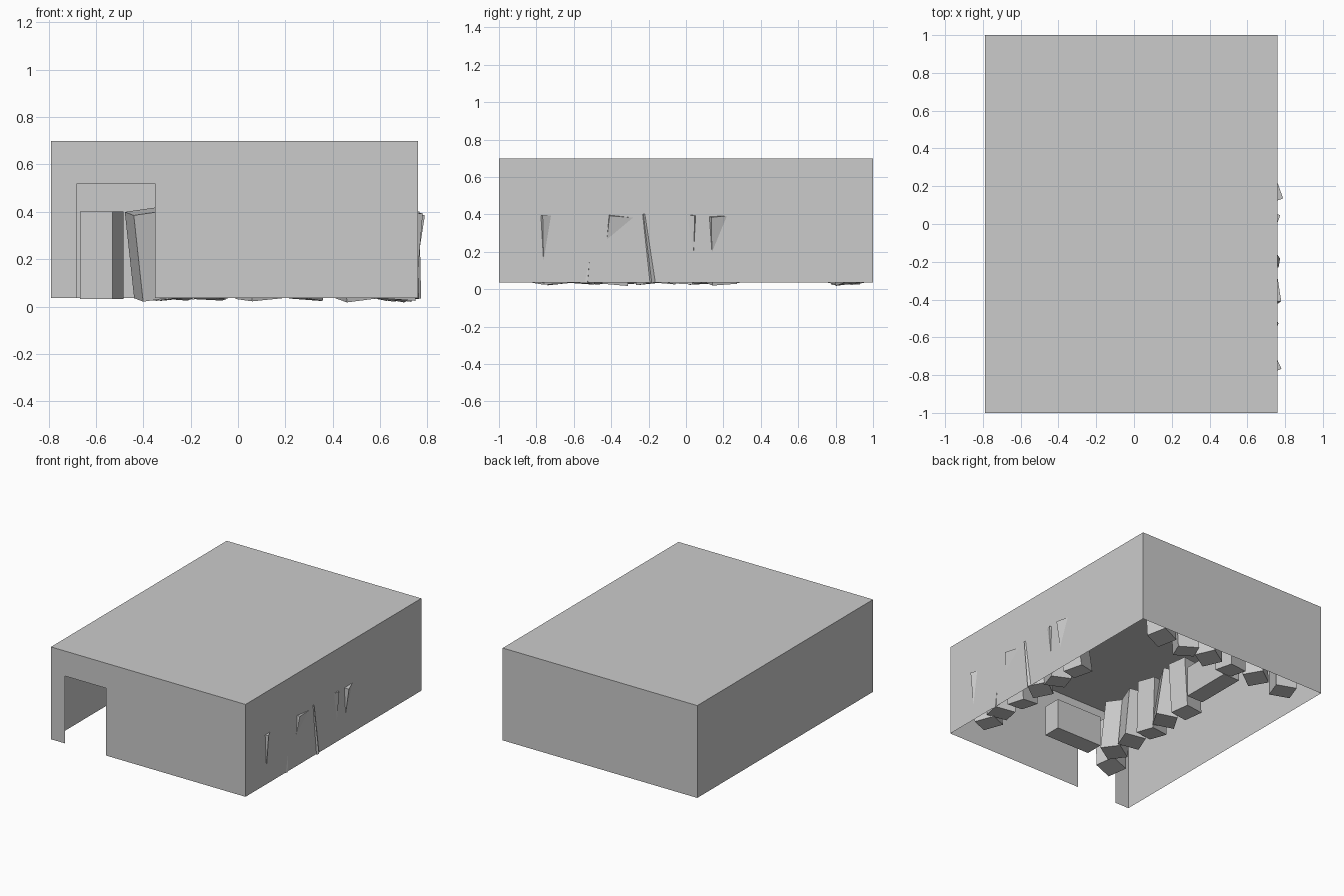
import bpy, bmesh, math
from mathutils import Matrix, Euler

if "Cube" in bpy.data.objects:
    bpy.data.objects.remove(bpy.data.objects["Cube"])

X0, X1, Y0, Y1, Z0, Z1 = -0.79, 0.76, -1.0, 1.0, 0.035, 0.70


def make_object(name, bm):
    mesh = bpy.data.meshes.new(name)
    bm.to_mesh(mesh)
    bm.free()
    ob = bpy.data.objects.new(name, mesh)
    bpy.context.collection.objects.link(ob)
    return ob


def block(name, loc, size, rot=(0, 0, 0)):
    bm = bmesh.new()
    bmesh.ops.create_cube(bm, size=1.0)
    r = Euler([math.radians(a) for a in rot]).to_matrix().to_4x4()
    bmesh.ops.transform(bm, verts=bm.verts,
                        matrix=Matrix.Translation(loc) @ r @ Matrix.Diagonal((*size, 1)))
    return make_object(name, bm)


# Thin-walled hall, open underneath, with a doorway in the front wall
bm = bmesh.new()
bmesh.ops.create_cube(bm, size=1.0)
bmesh.ops.transform(bm, verts=bm.verts, matrix=Matrix.Translation(
    ((X0 + X1) / 2, 0, (Z0 + Z1) / 2)) @ Matrix.Diagonal((X1 - X0, Y1 - Y0, Z1 - Z0, 1)))
bm.normal_update()
drop = [f for f in bm.faces if f.normal.z < -0.5 or f.normal.y < -0.5]
bmesh.ops.delete(bm, geom=drop, context='FACES')
dl, dr, dt = -0.68, -0.35, 0.52
front = [(X0, Z0), (dl, Z0), (dl, dt), (dr, dt), (dr, Z0), (X1, Z0), (X1, Z1), (X0, Z1)]
bm.faces.new([bm.verts.new((x, Y0, z)) for x, z in front])
bmesh.ops.remove_doubles(bm, verts=bm.verts, dist=0.0001)
make_object("hall_shell", bm)

# Standing blocks in three rows: along axis, tilt about x, tilt about y, turn
POST = (0.145, 0.14, 0.37)
right_row = [(-0.73, 3, 4, 25), (-0.56, -4, -3, -15), (-0.37, -5, 9.5, 8),
             (-0.19, 5, -5, 35), (0.0, -3, 3, -20), (0.18, 4, 8, 20)]
middle_row = [(-0.68, 6, 8, 15), (-0.49, -4, -5, 30), (-0.31, 4, -6, -20),
              (-0.12, -5, 4, 12), (0.05, 3, -8, -30), (0.22, 2, 2, 10)]
back_row = [(0.49, 7, -7, 20), (0.28, -4, 4, -25), (0.08, 4, -5, 30),
            (-0.12, -3, 3, 10), (-0.33, 3, -4, 35), (-0.575, 0, 0, -20)]

for i, (y, a, b, c) in enumerate(right_row):
    block(f"right_post_{i}", (0.67, y, 0.217), POST, (a, b, c))
for i, (y, a, b, c) in enumerate(middle_row):
    x = -0.37 if i == 0 else -0.26
    block(f"middle_post_{i}", (x, y, 0.22), POST, (a, -b if i == 0 else b, c))
for i, (x, a, b, c) in enumerate(back_row):
    block(f"back_post_{i}", (x, 0.86, 0.217), POST, (a, b, c))

# Two low counters
block("front_counter", (0.075, -0.545, 0.145), (0.37, 0.13, 0.22))
block("back_counter", (-0.195, 0.59, 0.145), (0.13, 0.38, 0.22))
